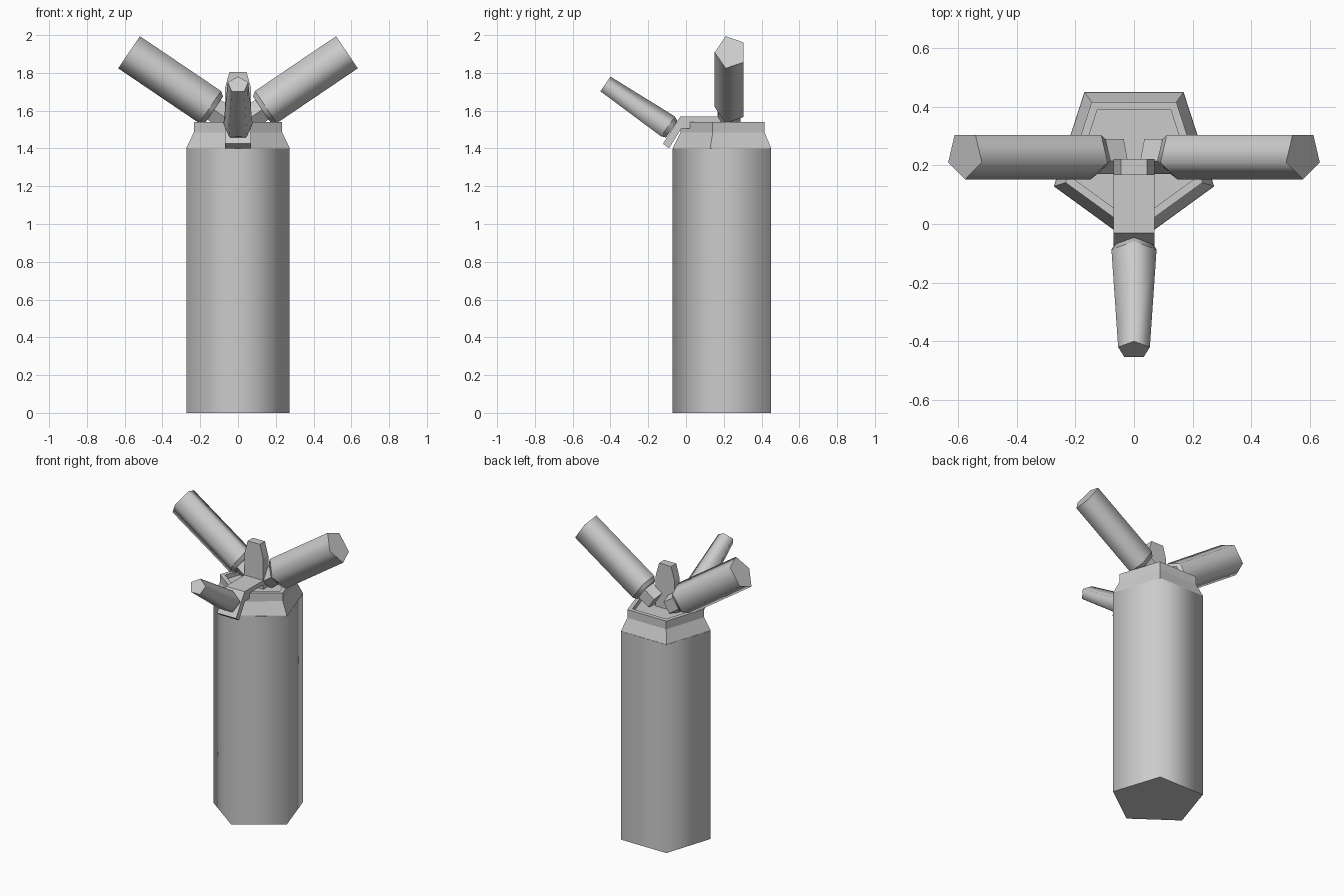
import bpy, bmesh, math
from mathutils import Vector

if "Cube" in bpy.data.objects:
    bpy.data.objects.remove(bpy.data.objects["Cube"])


def finish(name, bm):
    bmesh.ops.recalc_face_normals(bm, faces=bm.faces)
    me = bpy.data.meshes.new(name)
    bm.to_mesh(me)
    bm.free()
    ob = bpy.data.objects.new(name, me)
    bpy.context.collection.objects.link(ob)
    return ob


def loft(name, origin, axis, up, rings, smooth=True):
    """Five-sided loft; rings are (distance, radius along up, radius sideways)."""
    origin, axis, up = Vector(origin), Vector(axis).normalized(), Vector(up).normalized()
    side = axis.cross(up)
    bm = bmesh.new()
    loops = []
    for d, ru, rs in rings:
        loops.append([bm.verts.new(origin + axis * d
                                   + up * ru * math.cos(k * math.tau / 5)
                                   + side * rs * math.sin(k * math.tau / 5)) for k in range(5)])
    for a, b in zip(loops, loops[1:]):
        for k in range(5):
            j = (k + 1) % 5
            bm.faces.new((a[k], a[j], b[j], b[k])).smooth = smooth
    bm.faces.new(loops[0])
    bm.faces.new(loops[-1])
    # keep the edges around each ring crisp
    for loop in loops:
        for k in range(5):
            bm.edges.get((loop[k], loop[(k + 1) % 5])).smooth = False
    return finish(name, bm)


def extrude(name, profile, direction):
    """Closed profile extruded along a direction."""
    bm = bmesh.new()
    face = bm.faces.new([bm.verts.new(p) for p in profile])
    res = bmesh.ops.extrude_face_region(bm, geom=[face], use_keep_orig=True)
    bmesh.ops.translate(bm, vec=direction,
                        verts=[v for v in res["geom"] if isinstance(v, bmesh.types.BMVert)])
    return finish(name, bm)


# Five-sided body
CY = 0.2175
loft("body", (0, CY, 0), (0, 0, 1), (0, -1, 0), [(0, 0.288, 0.288), (1.4, 0.288, 0.288)])

# Shoulder with raised rim and recessed top
loft("shoulder_rim", (0, CY, 0), (0, 0, 1), (0, -1, 0),
     [(z, r, r) for z, r in ((1.395, 0.287), (1.405, 0.286), (1.485, 0.246),
                             (1.54, 0.246), (1.54, 0.213), (1.51, 0.213))], smooth=False)

# Angled side arms with their necks
for s, label in ((-1, "left"), (1, "right")):
    start, axis = (s * 0.127, 0.236, 1.605), (s * 0.828, 0, 0.56)
    loft(label + "_arm", start, axis, (0, -1, 0),
         [(0, 0.067, 0.09), (0.025, 0.084, 0.108), (0.543, 0.084, 0.108)])
    loft(label + "_arm_neck", start, axis, (0, -1, 0),
         [(-0.085, 0.066, 0.066), (0.01, 0.066, 0.066)], smooth=False)

# Bridge folded over the front of the rim
bridge = [(0.22, 1.57), (-0.03, 1.57), (-0.122, 1.425), (-0.09, 1.40),
          (-0.025, 1.505), (0.03, 1.505), (0.03, 1.54), (0.22, 1.54)]
extrude("bridge", [(-0.07, y, z) for y, z in bridge], (0.14, 0, 0))

# Upright tab behind the bridge
tab = [(-0.07, 1.51), (0.07, 1.51), (0.07, 1.715), (0.045, 1.806), (-0.045, 1.806), (-0.07, 1.715)]
extrude("upright_tab", [(x, 0.168, z) for x, z in tab], (0, 0.054, 0))

# Tapered front arm
loft("front_arm", (0, -0.079, 1.497), (0, -0.825, 0.566), (0, 0.566, 0.825),
     [(0, 0.058, 0.068), (0.025, 0.071, 0.081), (0.425, 0.052, 0.057)])
